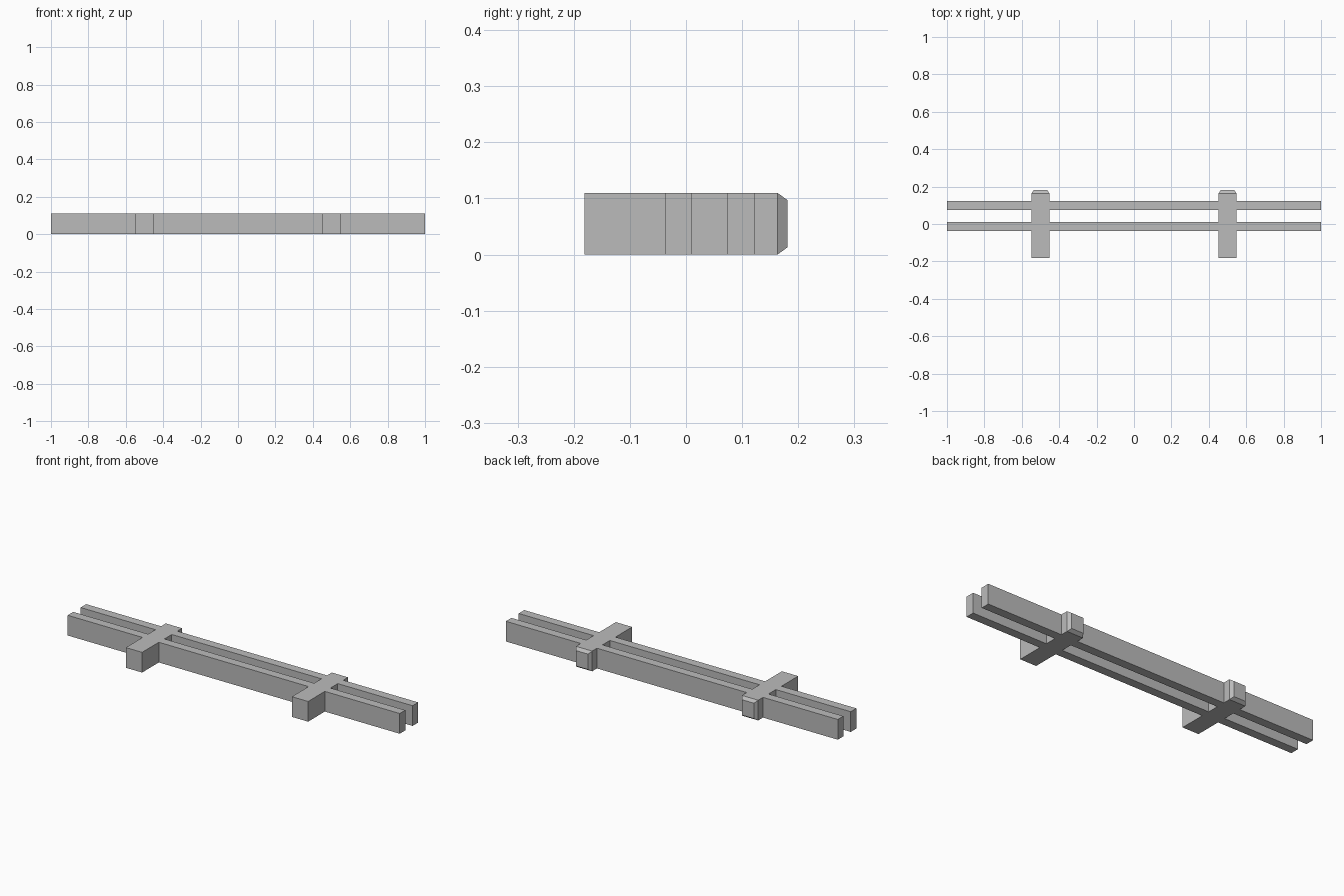
import bpy
import bmesh
from mathutils import Vector

HEIGHT = 0.11

cube = bpy.data.objects.get("Cube")
if cube:
    bpy.data.objects.remove(cube, do_unlink=True)

grey = bpy.data.materials.new("plain grey")
grey.use_nodes = True
colour = (0.5, 0.5, 0.5, 1)
grey.diffuse_color = colour
grey.node_tree.nodes["Principled BSDF"].inputs["Base Color"].default_value = colour


def bar(name, x0, x1, y0, y1, taper_depth=0, taper_inset=0):
    """Full-height box, optionally ending in a tapered tip at the back."""
    bm = bmesh.new()
    bmesh.ops.create_cube(bm, size=1)
    for v in bm.verts:
        v.co = Vector((x0 + (v.co.x + 0.5) * (x1 - x0),
                       y0 + (v.co.y + 0.5) * (y1 - y0),
                       (v.co.z + 0.5) * HEIGHT))
    if taper_depth:
        bm.normal_update()
        back = max(bm.faces, key=lambda f: f.normal.y)
        bmesh.ops.inset_region(bm, faces=[back], thickness=taper_inset,
                               use_even_offset=True)
        for v in back.verts:
            v.co.y += taper_depth
    bmesh.ops.recalc_face_normals(bm, faces=bm.faces)
    mesh = bpy.data.meshes.new(name)
    bm.to_mesh(mesh)
    bm.free()
    mesh.materials.append(grey)
    obj = bpy.data.objects.new(name, mesh)
    bpy.context.collection.objects.link(obj)
    return obj


# Two long rails
bar("front_rail", -1, 1, -0.037, 0.011)
bar("back_rail", -1, 1, 0.074, 0.122)

# Two cross posts with tapered back ends
for side, x in (("right", -0.5), ("left", 0.5)):
    bar(side + "_post", x - 0.049, x + 0.049, -0.181, 0.163, 0.018, 0.013)
